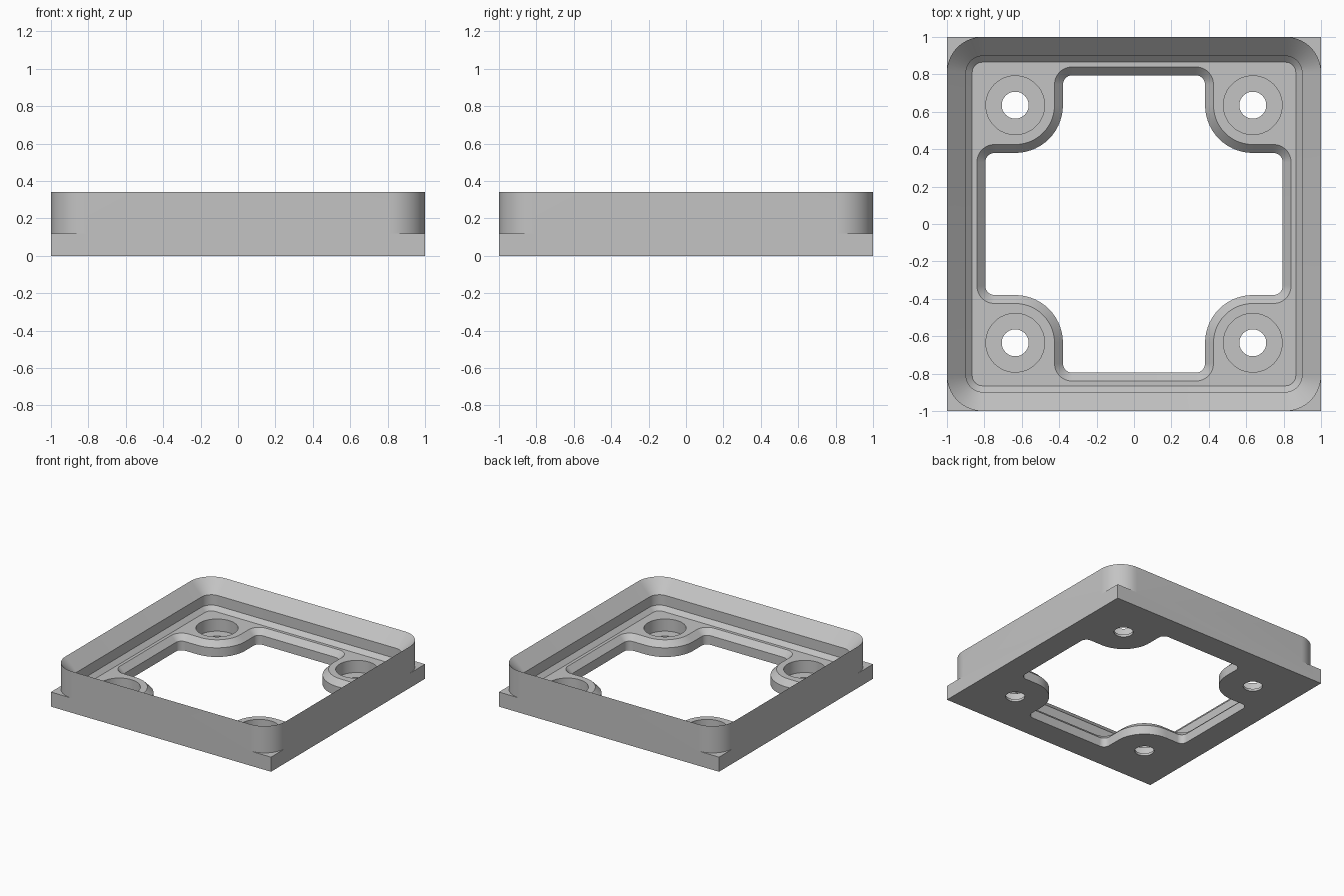
import bpy, bmesh, math

if "Cube" in bpy.data.objects:
    bpy.data.objects.remove(bpy.data.objects["Cube"])

FLOOR, TOP = 0.12, 0.34      # plate top and rim height
SEG = 14                     # segments per rounded corner
bm = bmesh.new()


def arc(cx, cy, r, a0, a1, n=SEG):
    steps = [math.radians(a0 + (a1 - a0) * i / n) for i in range(n + 1)]
    return [(cx + r * math.cos(a), cy + r * math.sin(a)) for a in steps]


def four_fold(points):
    """Repeat one quadrant's points around the centre."""
    out = []
    for _ in range(4):
        out += points
        points = [(-y, x) for x, y in points]
    return out


def ring(points, z):
    return [bm.verts.new((x, y, z)) for x, y in points]


def rounded_square(half, radius):
    return four_fold(arc(half - radius, half - radius, radius, 0, 90))


def circle(cx, cy, r):
    return arc(cx, cy, r, 0, 360, 48)[:-1]


def opening(grow):
    """Cross-shaped window that leaves a round ear in each corner."""
    w, r, ear = 0.795 + grow, 0.05 + grow, 0.255 - grow
    k = 0.635 - ear
    return four_fold(arc(w - r, k - r, r, 0, 90)
                     + arc(0.635, 0.635, ear, 270, 180)
                     + arc(k - r, w - r, r, 0, 90))


def loft(*rings):
    for a, b in zip(rings, rings[1:]):
        for i in range(len(a)):
            j = (i + 1) % len(a)
            bm.faces.new((a[i], a[j], b[j], b[i]))


def fill(*rings):
    """Flat face bounded by an outer ring, with the other rings as holes."""
    edges = []
    for r in rings:
        for a, b in zip(r, r[1:] + r[:1]):
            edges.append(bm.edges.get((a, b)) or bm.edges.new((a, b)))
    bmesh.ops.triangle_fill(bm, edges=edges, use_beauty=True)


# Rim: rounded outer wall, knife edge, then stepped inner slope
outer = ring(rounded_square(1.0, 0.19), FLOOR)
inner = ring(rounded_square(0.865, 0.055), FLOOR)
loft(outer,
     ring(rounded_square(1.0, 0.19), TOP),
     ring(rounded_square(0.898, 0.088), TOP - 0.102),
     ring(rounded_square(0.898, 0.088), FLOOR + 0.033),
     inner)

# Square plate sides and corner ledges
low = ring(four_fold([(1, 1)]), 0)
high = ring(four_fold([(1, 1)]), FLOOR)
n = SEG + 1
for q in range(4):
    p = (q + 1) % 4
    bm.faces.new([high[q]] + outer[q * n:(q + 1) * n][::-1])
    bm.faces.new((low[q], low[p], high[p], outer[p * n],
                  outer[q * n + n - 1], high[q]))

# Chamfered window through the plate
window_low, window_high = ring(opening(0), 0), ring(opening(0.045), FLOOR)
loft(window_low, ring(opening(0), FLOOR - 0.045), window_high)

# Counterbored screw holes in the ears
holes_low, holes_high = [], []
for cx, cy in four_fold([(0.635, 0.635)]):
    a, d = ring(circle(cx, cy, 0.072), 0), ring(circle(cx, cy, 0.157), FLOOR)
    loft(a, ring(circle(cx, cy, 0.072), 0.02),
         ring(circle(cx, cy, 0.157), 0.02), d)
    holes_low.append(a)
    holes_high.append(d)

# Floor and underside
fill(inner, window_high, *holes_high)
fill(low, window_low, *holes_low)
bmesh.ops.recalc_face_normals(bm, faces=bm.faces)

mesh = bpy.data.meshes.new("base_plate")
bm.to_mesh(mesh)
bm.free()
plate = bpy.data.objects.new("base_plate", mesh)
bpy.context.collection.objects.link(plate)

grey = bpy.data.materials.new("light_grey")
grey.diffuse_color = (0.55, 0.55, 0.55, 1)
grey.use_nodes = True
grey.node_tree.nodes["Principled BSDF"].inputs["Base Color"].default_value = grey.diffuse_color
mesh.materials.append(grey)

bpy.context.view_layer.objects.active = plate
plate.select_set(True)
bpy.ops.object.shade_smooth_by_angle(angle=math.radians(30))
